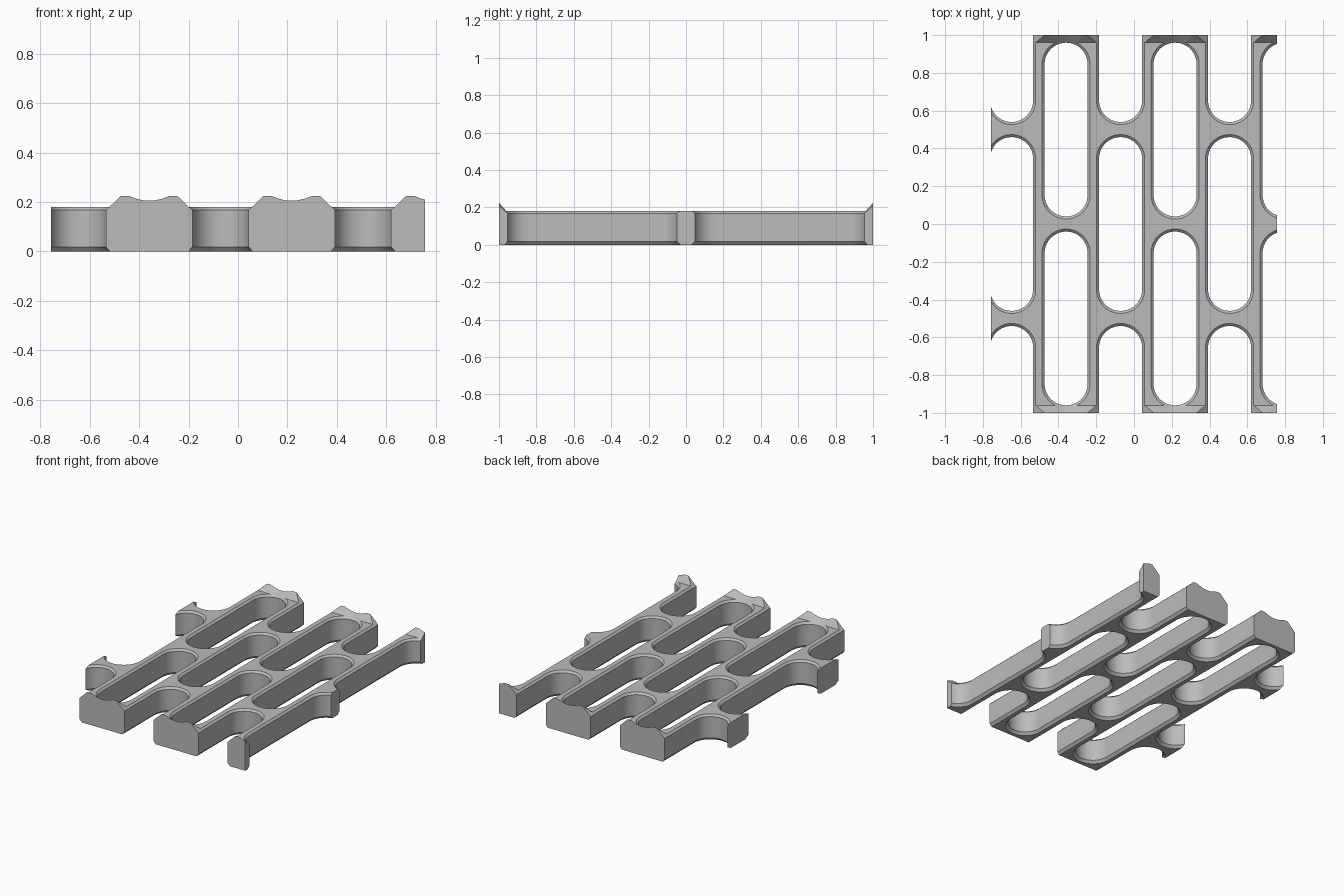
import bpy, bmesh, math

cube = bpy.data.objects.get("Cube")
if cube:
    bpy.data.objects.remove(cube, do_unlink=True)

HALF_X, PITCH, FIRST_X = 0.756, 0.577, -0.648
RADIUS, HALF_LEN = 0.114, 0.46

grey = bpy.data.materials.new("Plain grey")
grey.use_nodes = True
colour = (0.5, 0.5, 0.5, 1)
grey.diffuse_color = colour
grey.node_tree.nodes["Principled BSDF"].inputs["Base Color"].default_value = colour


def loft(name, rings):
    """Solid from matching closed rings of points, capped at both ends."""
    bm = bmesh.new()
    loops = [[bm.verts.new(p) for p in ring] for ring in rings]
    n = len(loops[0])
    for a, b in zip(loops, loops[1:]):
        for i in range(n):
            j = (i + 1) % n
            bm.faces.new((a[i], a[j], b[j], b[i]))
    bm.faces.new(loops[0][::-1])
    bm.faces.new(loops[-1])
    bmesh.ops.recalc_face_normals(bm, faces=bm.faces)
    mesh = bpy.data.meshes.new(name)
    bm.to_mesh(mesh)
    bm.free()
    mesh.materials.append(grey)
    obj = bpy.data.objects.new(name, mesh)
    bpy.context.collection.objects.link(obj)
    return obj


def stadium(cx, cy, z, grow, steps=20):
    """Long slot outline, enlarged evenly by grow."""
    straight, r = HALF_LEN - RADIUS, RADIUS + grow
    points = []
    for side, start in ((1, 0), (-1, math.pi)):
        for i in range(steps + 1):
            a = start + math.pi * i / steps
            points.append((cx + r * math.cos(a),
                           cy + side * straight + r * math.sin(a), z))
    return points


def slot_cutter(cx, cy):
    # Bevel at the bottom, straight wall, wide flare at the top
    levels = ((-0.018, 0.032), (0.018, 0), (0.167, 0), (0.267, 0.105))
    return loft("slot_cutter", [stadium(cx, cy, z, g) for z, g in levels])


# Plate with upturned front and back lips
profile = [(-1, 0), (1, 0), (1, 0.225), (0.96, 0.18), (-0.96, 0.18), (-1, 0.225)]
grille = loft("slotted_grille", [[(x, y, z) for y, z in profile]
                                 for x in (-HALF_X, HALF_X)])

# Staggered columns of slots
bpy.context.view_layer.objects.active = grille
for column in range(6):
    x = FIRST_X + column * PITCH / 2
    for y in ((-1, 0, 1) if column % 2 == 0 else (-0.5, 0.5)):
        cutter = slot_cutter(x, y)
        cutter.hide_render = True
        mod = grille.modifiers.new("slot", 'BOOLEAN')
        mod.operation = 'DIFFERENCE'
        mod.solver = 'EXACT'
        mod.object = cutter
        bpy.ops.object.modifier_apply(modifier=mod.name)
        bpy.data.objects.remove(cutter, do_unlink=True)

# Smooth slot ends, crisp bevels
bpy.ops.object.select_all(action='DESELECT')
grille.select_set(True)
bpy.context.view_layer.objects.active = grille
bpy.ops.object.shade_smooth_by_angle(angle=math.radians(30))
